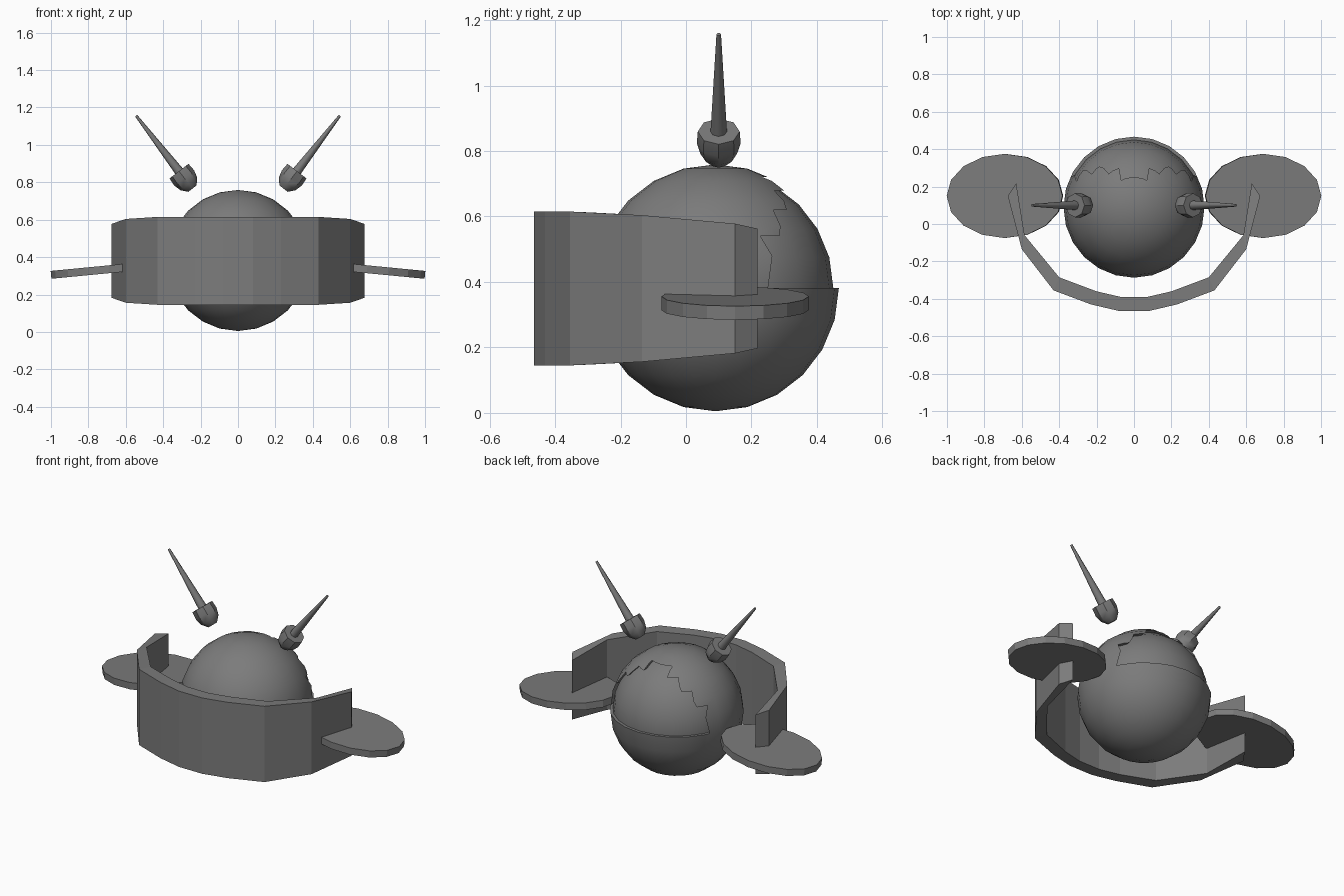
import bpy, bmesh, math
from mathutils import Matrix, Vector

if "Cube" in bpy.data.objects:
    bpy.data.objects.remove(bpy.data.objects["Cube"])

grey = bpy.data.materials.new("mid_grey")
grey.use_nodes = True
grey.diffuse_color = (0.2, 0.2, 0.2, 1)
grey.node_tree.nodes["Principled BSDF"].inputs["Base Color"].default_value = (0.2, 0.2, 0.2, 1)


def make(name, bm, matrix=Matrix(), smooth=None):
    bm.transform(matrix)
    bmesh.ops.recalc_face_normals(bm, faces=bm.faces)
    mesh = bpy.data.meshes.new(name)
    bm.to_mesh(mesh)
    bm.free()
    mesh.materials.append(grey)
    ob = bpy.data.objects.new(name, mesh)
    bpy.context.collection.objects.link(ob)
    if smooth:
        shade(ob, smooth)
    return ob


def shade(ob, degrees):
    bpy.ops.object.select_all(action='DESELECT')
    ob.select_set(True)
    bpy.context.view_layer.objects.active = ob
    bpy.ops.object.shade_smooth_by_angle(angle=math.radians(degrees))


def ball(radius):
    bm = bmesh.new()
    bmesh.ops.create_uvsphere(bm, u_segments=24, v_segments=12, radius=radius)
    return bm


def lathe(profile, sides):
    """Closed surface of revolution from (radius, height) pairs."""
    bm = bmesh.new()
    rings = [[bm.verts.new((r * math.cos(math.tau * i / sides),
                            r * math.sin(math.tau * i / sides), h))
              for i in range(sides)] for r, h in profile]
    for a, b in zip(rings, rings[1:]):
        for i in range(sides):
            j = (i + 1) % sides
            bm.faces.new((a[i], a[j], b[j], b[i]))
    bm.faces.new(rings[0])
    bm.faces.new(rings[-1])
    return bm


# Round body with a jagged recess at the upper back
place = Matrix.Translation((0, 0.09, 0.382))
body = make("body", ball(0.377), place)

half = [(0.338, 0.382), (0.307, 0.54), (0.274, 0.54), (0.225, 0.62),
        (0.186, 0.62), (0.135, 0.68), (0.08, 0.68), (0.07, 0.72)]
outline = half + [(-x, z) for x, z in reversed(half)]
bm = bmesh.new()
face = bm.faces.new([bm.verts.new((x, 0.1, z)) for x, z in outline])
grown = bmesh.ops.extrude_face_region(bm, geom=[face])["geom"]
bmesh.ops.translate(bm, vec=(0, 0.5, 0),
                    verts=[v for v in grown if isinstance(v, bmesh.types.BMVert)])
cutter = make("recess_cutter", bm)
cutter.hide_render = True

cut = body.modifiers.new("recess", 'BOOLEAN')
cut.operation = 'DIFFERENCE'
cut.solver = 'EXACT'
cut.object = cutter
bpy.context.view_layer.objects.active = body
body.select_set(True)
bpy.ops.object.modifier_apply(modifier=cut.name)
bpy.data.objects.remove(cutter)
shade(body, 30)
make("recess_panel", ball(0.36), place, 30)

# Wrap-around front shield: outer and inner (x, y, half height)
outer = [(0.08, -0.465, 0.235), (0.23, -0.43, 0.235), (0.43, -0.355, 0.235),
         (0.6, -0.135, 0.224), (0.675, 0.15, 0.198)]
inner = [(0.07, -0.39, 0.235), (0.2, -0.36, 0.235), (0.4, -0.285, 0.232),
         (0.585, -0.06, 0.217), (0.63, 0.218, 0.183)]


def mirrored(points):
    return [(-x, y, h) for x, y, h in reversed(points)] + points


bm = bmesh.new()
sections = []
for o, n in zip(mirrored(outer), mirrored(inner)):
    sections.append([bm.verts.new((x, y, 0.38 + s * h))
                     for (x, y, h), s in ((o, -1), (o, 1), (n, 1), (n, -1))])
for a, b in zip(sections, sections[1:]):
    for i in range(4):
        j = (i + 1) % 4
        bm.faces.new((a[i], a[j], b[j], b[i]))
bm.faces.new(sections[0])
bm.faces.new(sections[-1])
make("front_shield", bm)

for side, label in ((1, "left"), (-1, "right")):
    # Drooping oval side disc
    tilt = (Matrix.Translation((side * 0.69, 0.15, 0.335))
            @ Matrix.Rotation(side * math.radians(5.5), 4, 'Y')
            @ Matrix.Diagonal((0.311, 0.225, 1, 1)))
    make(label + "_disc", lathe([(1, -0.021), (1, 0.021)], 16), tilt)

    # Antenna: cup and tapering spike share one leaning axis
    lean = (Matrix.Translation((side * 0.285, 0.1, 0.82))
            @ Vector((side * 0.61, 0, 0.79)).to_track_quat('Z', 'Y').to_matrix().to_4x4())
    make(label + "_antenna_cup",
         lathe([(0.028, -0.068), (0.056, -0.036), (0.067, 0.005), (0.064, 0.05)], 8),
         lean, 40)
    make(label + "_antenna_spike", lathe([(0.026, 0.03), (0.007, 0.425)], 8), lean, 50)
